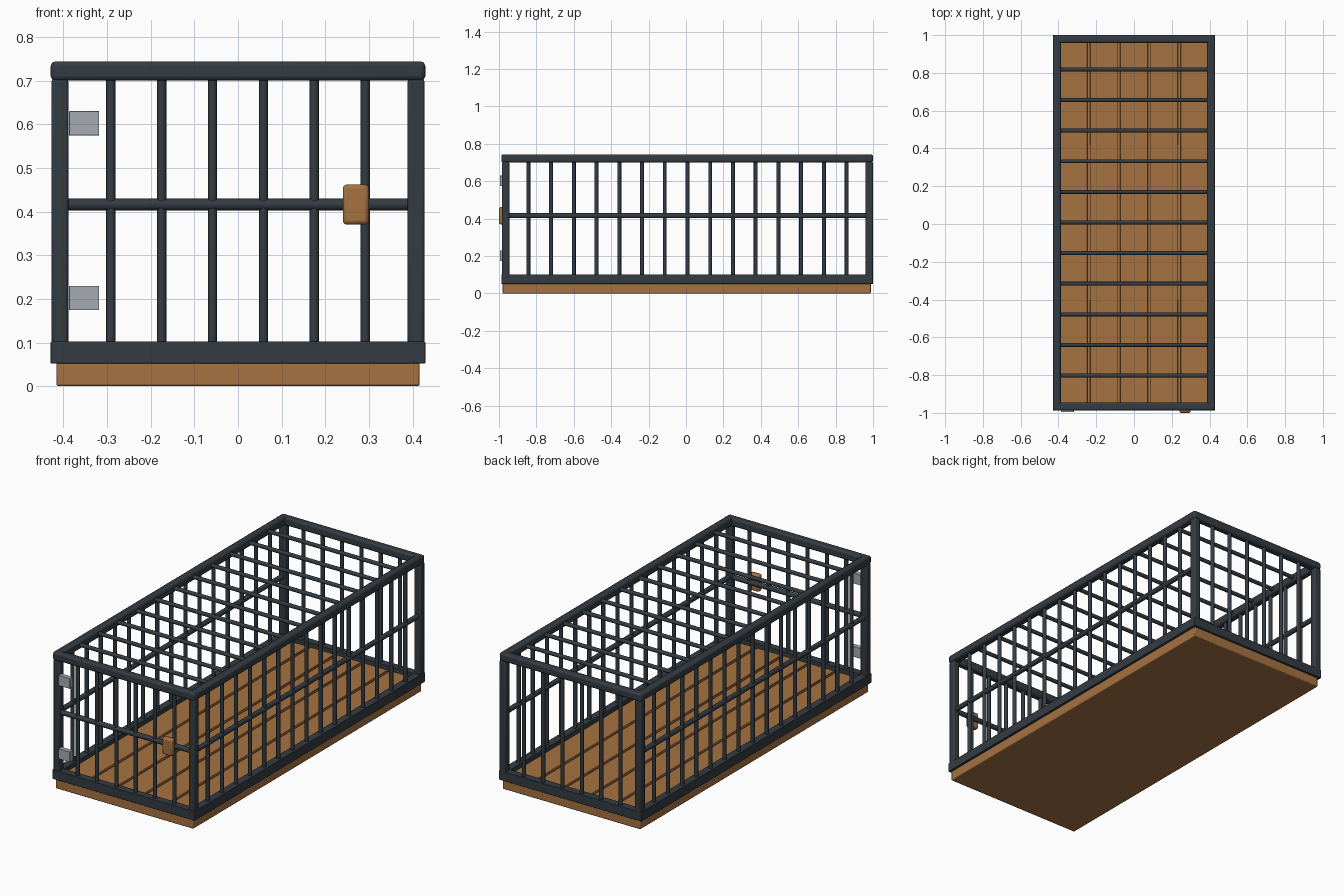
import bpy
import math

if "Cube" in bpy.data.objects:
    bpy.data.objects.remove(bpy.data.objects["Cube"])

CY = 0.008              # cage centre along y
PX, PY = 0.408, 0.9725  # post centre offsets
POST, RAIL = 0.039, 0.042


def material(name, rgb):
    m = bpy.data.materials.new(name)
    m.diffuse_color = (*rgb, 1)
    m.use_nodes = True
    m.node_tree.nodes["Principled BSDF"].inputs["Base Color"].default_value = m.diffuse_color
    return m


IRON = material("dark iron", (0.034, 0.045, 0.055))
WOOD = material("warm wood", (0.38, 0.17, 0.054))
STEEL = material("grey steel", (0.38, 0.40, 0.45))


def box(name, x, y, z, mat, bevel=0.0, segments=2):
    """Box given as (min, max) ranges on each axis."""
    bpy.ops.mesh.primitive_cube_add(
        size=1, location=[(r[0] + r[1]) / 2 for r in (x, y, z)])
    ob = bpy.context.object
    ob.name = name
    ob.scale = [r[1] - r[0] for r in (x, y, z)]
    bpy.ops.object.transform_apply(location=False, rotation=False, scale=True)
    ob.data.materials.append(mat)
    if bevel:
        mod = ob.modifiers.new("soft edges", "BEVEL")
        mod.width = bevel
        mod.segments = segments
        bpy.ops.object.shade_smooth_by_angle(angle=math.radians(40))
    return ob


def rod(name, centre, length, radius, axis):
    """Round bar along x, y or z."""
    rot = {"x": (0, math.pi / 2, 0), "y": (math.pi / 2, 0, 0), "z": (0, 0, 0)}[axis]
    bpy.ops.mesh.primitive_cylinder_add(
        vertices=12, radius=radius, depth=length, location=centre, rotation=rot)
    ob = bpy.context.object
    ob.name = name
    ob.data.materials.append(IRON)
    bpy.ops.object.shade_smooth_by_angle(angle=math.radians(40))
    return ob


def around(c, half):
    return (c - half, c + half)


# wooden floor slab with five planks laid on it
box("floor", around(0, 0.416), around(0.004, 0.984), (0, 0.06), WOOD, 0.005)
for i in range(5):
    box("plank", around(-0.32 + 0.16 * i, 0.0735), around(CY, 0.96),
        (0.05, 0.078), WOOD, 0.002, 1)

# base and top frames
for name, z, bevel in (("base", (0.0515, 0.102), 0.002), ("top", (0.70, 0.744), 0.010)):
    for s in (-1, 1):
        box(name + "_side_rail", around(s * PX, RAIL / 2),
            around(CY - 0.002, PY + 0.0205), z, IRON, bevel)
        box(name + "_end_rail", around(0, PX + RAIL / 2),
            around(CY - 0.002 + s * PY, RAIL / 2), z, IRON, bevel)

# corner posts
for sx in (-1, 1):
    for sy in (-1, 1):
        box("corner_post", around(sx * PX, POST / 2), around(CY + sy * PY, POST / 2),
            (0.09, 0.704), IRON, 0.007)

# upright bars on the long sides and on both ends
for s in (-1, 1):
    for i in range(1, 16):
        rod("side_bar", (s * PX, CY - PY + i * 2 * PY / 16, 0.40), 0.63, 0.0105, "z")
    for i in range(1, 7):
        rod("end_bar", (-PX + i * 2 * PX / 7, CY + s * PY, 0.40), 0.63, 0.0105, "z")
    rod("side_middle_rail", (s * PX, CY, 0.416), 2 * PY - 0.02, 0.0135, "y")
rod("front_middle_rail", (0, CY - PY, 0.416), 0.787, 0.0135, "x")

# roof bars
for i in range(1, 12):
    rod("roof_bar", (0, CY - PY + i * 2 * PY / 12, 0.722), 2 * PX, 0.0105, "x")

# door hinges and latch on the front
for z in (0.202, 0.602):
    box("hinge", (-0.387, -0.318), (-0.995, -0.968), around(z, 0.028), STEEL, 0.001, 1)
box("latch", (0.24, 0.30), (-1.0, -0.968), (0.37, 0.462), WOOD, 0.009)
